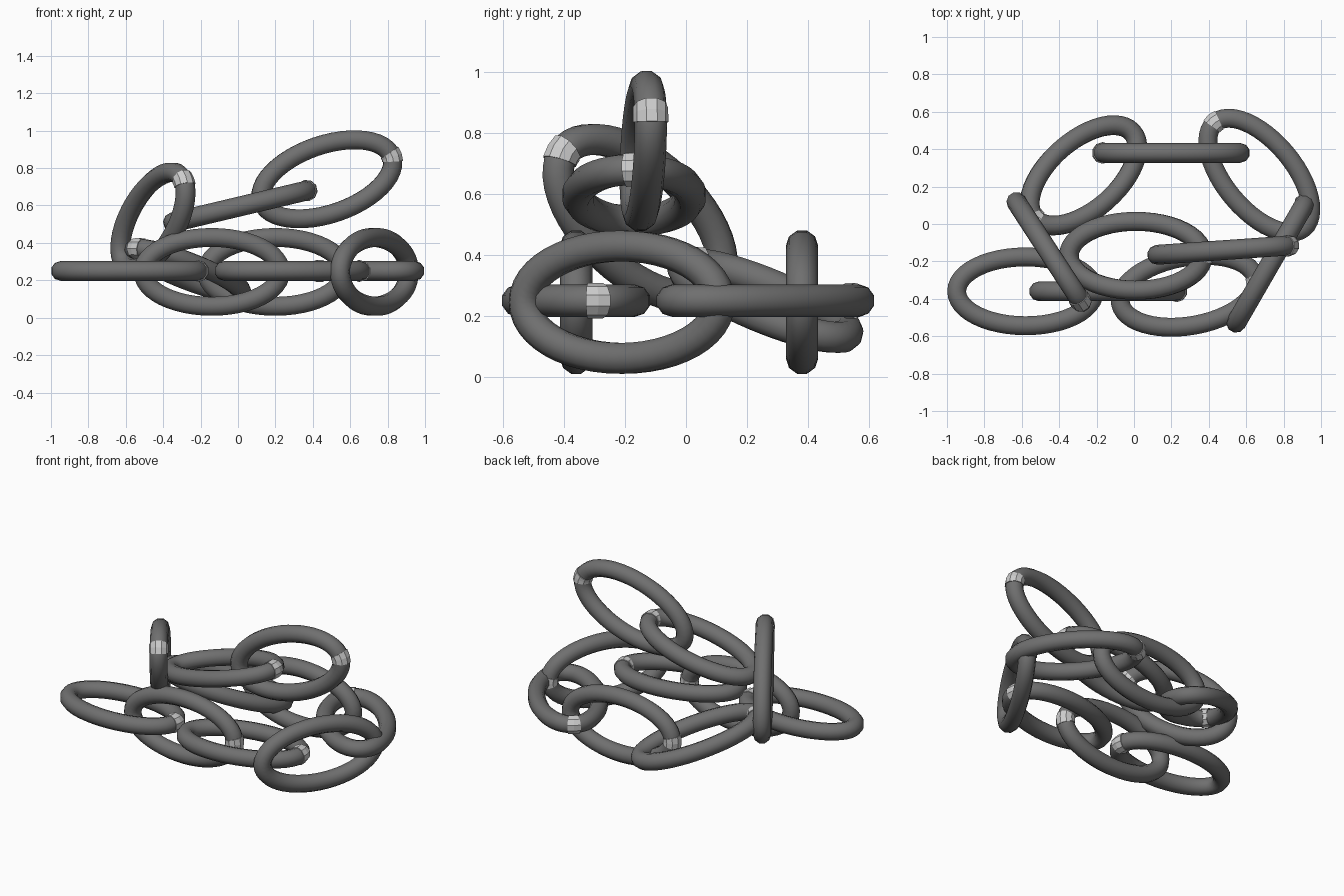
import bpy, bmesh, math
from mathutils import Vector

if "Cube" in bpy.data.objects:
    bpy.data.objects.remove(bpy.data.objects["Cube"])

A, B, R = 0.368, 0.184, 0.053   # ellipse half axes and wire radius
SEG, SIDES = 48, 10

dark = bpy.data.materials.new("dark_steel")
dark.diffuse_color = (0.16, 0.16, 0.16, 1)
dark.use_nodes = True
dark.node_tree.nodes["Principled BSDF"].inputs["Base Color"].default_value = dark.diffuse_color


def tube(name, loc, u, v, a0, a1, n, r, closed, smooth):
    """Round wire swept along an ellipse arc with axes u (long) and v (short)."""
    u = Vector(u).normalized()
    v = Vector(v)
    v = (v - u * v.dot(u)).normalized()
    w = u.cross(v)
    bm = bmesh.new()
    rings = []
    for i in range(n if closed else n + 1):
        t = a0 + (a1 - a0) * i / n
        p = u * A * math.cos(t) + v * B * math.sin(t)
        out = (u * B * math.cos(t) + v * A * math.sin(t)).normalized()
        ring = []
        for j in range(SIDES):
            s = 2 * math.pi * (j + 0.5) / SIDES
            ring.append(bm.verts.new(p + (out * math.cos(s) + w * math.sin(s)) * r))
        rings.append(ring)
    for i in range(n):
        p, q = rings[i], rings[(i + 1) % len(rings)]
        for j in range(SIDES):
            k = (j + 1) % SIDES
            bm.faces.new((p[j], p[k], q[k], q[j]))
    if not closed:
        bm.faces.new(rings[0])
        bm.faces.new(rings[-1])
    bmesh.ops.recalc_face_normals(bm, faces=bm.faces)
    for f in bm.faces:
        f.smooth = smooth
    me = bpy.data.meshes.new(name)
    bm.to_mesh(me)
    bm.free()
    ob = bpy.data.objects.new(name, me)
    ob.location = loc
    bpy.context.collection.objects.link(ob)
    return ob


def link(n, loc, u, v):
    ring = tube(f"chain_link_{n}", loc, u, v, 0, 2 * math.pi, SEG, R, True, True)
    ring.data.materials.append(dark)
    # weld band at the long end
    tube(f"weld_band_{n}", loc, u, v, -0.14, 0.14, 2, R * 1.09, False, False)


def flat(deg):
    a = math.radians(deg)
    return (math.cos(a), math.sin(a), 0), (-math.sin(a), math.cos(a), 0)


def upright(deg, pitch=0):
    a, p = math.radians(deg), math.radians(pitch)
    return (math.cos(a) * math.cos(p), math.sin(a) * math.cos(p), math.sin(p)), \
           (-math.cos(a) * math.sin(p), -math.sin(a) * math.sin(p), math.cos(p))


# links lying around the ring, then those piled on top
links = [
    ((-0.58, -0.36, 0.25), flat(0)),
    ((-0.14, -0.36, 0.245), upright(0)),
    ((0.29, -0.36, 0.25), flat(10)),
    ((0.73, -0.21, 0.245), upright(60)),
    ((0.67, 0.26, 0.25), flat(130)),
    ((0.20, 0.38, 0.245), upright(180)),
    ((-0.27, 0.26, 0.25), ((-0.26, -0.23, 0.12), (-0.12, 0.13, 0))),
    ((-0.455, -0.15, 0.52), upright(-57, 34.6)),
    ((0.01, -0.17, 0.595), ((0.97, 0, 0.23), (0, 1, 0))),
    ((0.475, -0.14, 0.74), upright(4, 19)),
]
for i, (loc, (u, v)) in enumerate(links, 1):
    link(i, loc, u, v)
